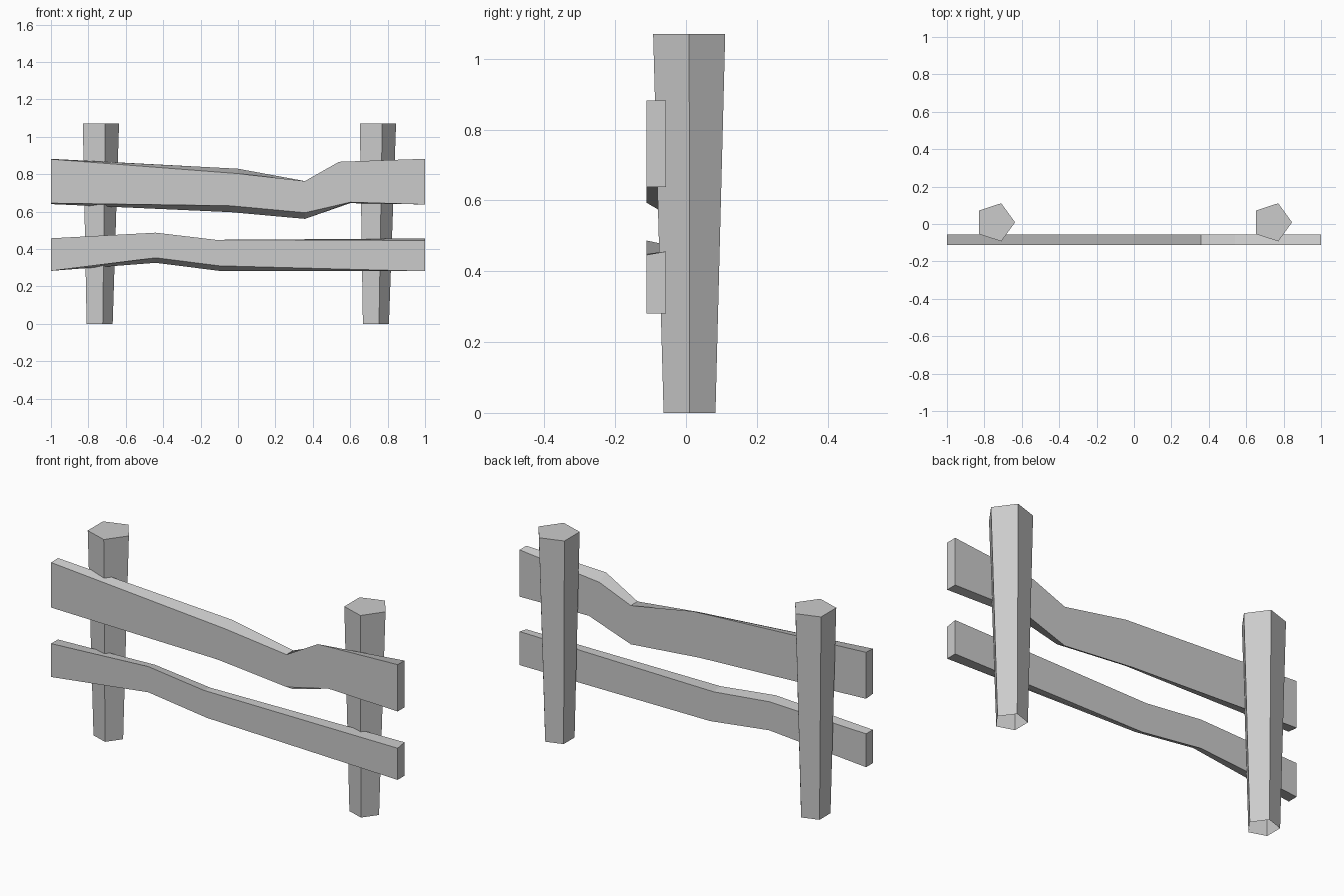
import bpy, math

if "Cube" in bpy.data.objects:
    bpy.data.objects.remove(bpy.data.objects["Cube"])

FRONT, BACK = -0.112, -0.056


def make_object(name, verts, faces):
    mesh = bpy.data.meshes.new(name)
    mesh.from_pydata(verts, [], faces)
    mesh.update()
    obj = bpy.data.objects.new(name, mesh)
    bpy.context.collection.objects.link(obj)
    return obj


def loft(rings):
    """Quads joining consecutive rings of equal size."""
    n = len(rings[0])
    verts = [v for ring in rings for v in ring]
    faces = [(k * n + i, k * n + (i + 1) % n, (k + 1) * n + (i + 1) % n, (k + 1) * n + i)
             for k in range(len(rings) - 1) for i in range(n)]
    return verts, faces


def post(name, x_bottom, x_top):
    """Five-sided post, wider at the top, open underneath."""
    def ring(x, y, z, r):
        return [(x + r * math.cos(math.tau * i / 5), y + r * math.sin(math.tau * i / 5), z)
                for i in range(5)]
    verts, faces = loft([ring(x_bottom, 0.01, 0, 0.077), ring(x_top, 0.009, 1.07, 0.107)])
    faces.append((5, 6, 7, 8, 9))
    return make_object(name, verts, faces)


def rail(name, stations):
    """Plank from stations: x_bottom, x_top, bottom front/back z, top front/back z."""
    rings = [[(xb, FRONT, bf), (xt, FRONT, tf), (xt, BACK, tb), (xb, BACK, bb)]
             for xb, xt, bf, bb, tf, tb in stations]
    verts, faces = loft(rings)
    faces = [f[::-1] for f in faces]
    last = len(verts) - 4
    faces += [(3, 2, 1, 0), (last, last + 1, last + 2, last + 3)]
    faces = [f[::-1] for f in faces[:-2]] + [(0, 1, 2, 3), (last + 3, last + 2, last + 1, last)]
    obj = make_object(name, verts, faces)
    # consistent outward normals
    import bmesh
    bm = bmesh.new()
    bm.from_mesh(obj.data)
    bmesh.ops.recalc_face_normals(bm, faces=bm.faces)
    bm.to_mesh(obj.data)
    bm.free()
    return obj


# Posts
post("left_post", -0.747, -0.743)
post("right_post", 0.73, 0.738)

# Warped rails
rail("upper_rail", [
    (-1, -1, 0.645, 0.64, 0.88, 0.882),
    (-0.04, 0, 0.631, 0.597, 0.803, 0.829),
    (0.358, 0.358, 0.594, 0.561, 0.763, 0.763),
    (0.6, 0.54, 0.65, 0.645, 0.866, 0.836),
    (1, 1, 0.638, 0.638, 0.882, 0.882)])
rail("lower_rail", [
    (-1, -1, 0.283, 0.283, 0.457, 0.457),
    (-0.44, -0.44, 0.353, 0.326, 0.487, 0.475),
    (-0.1, -0.12, 0.31, 0.283, 0.449, 0.441),
    (1, 1, 0.281, 0.281, 0.446, 0.456)])
